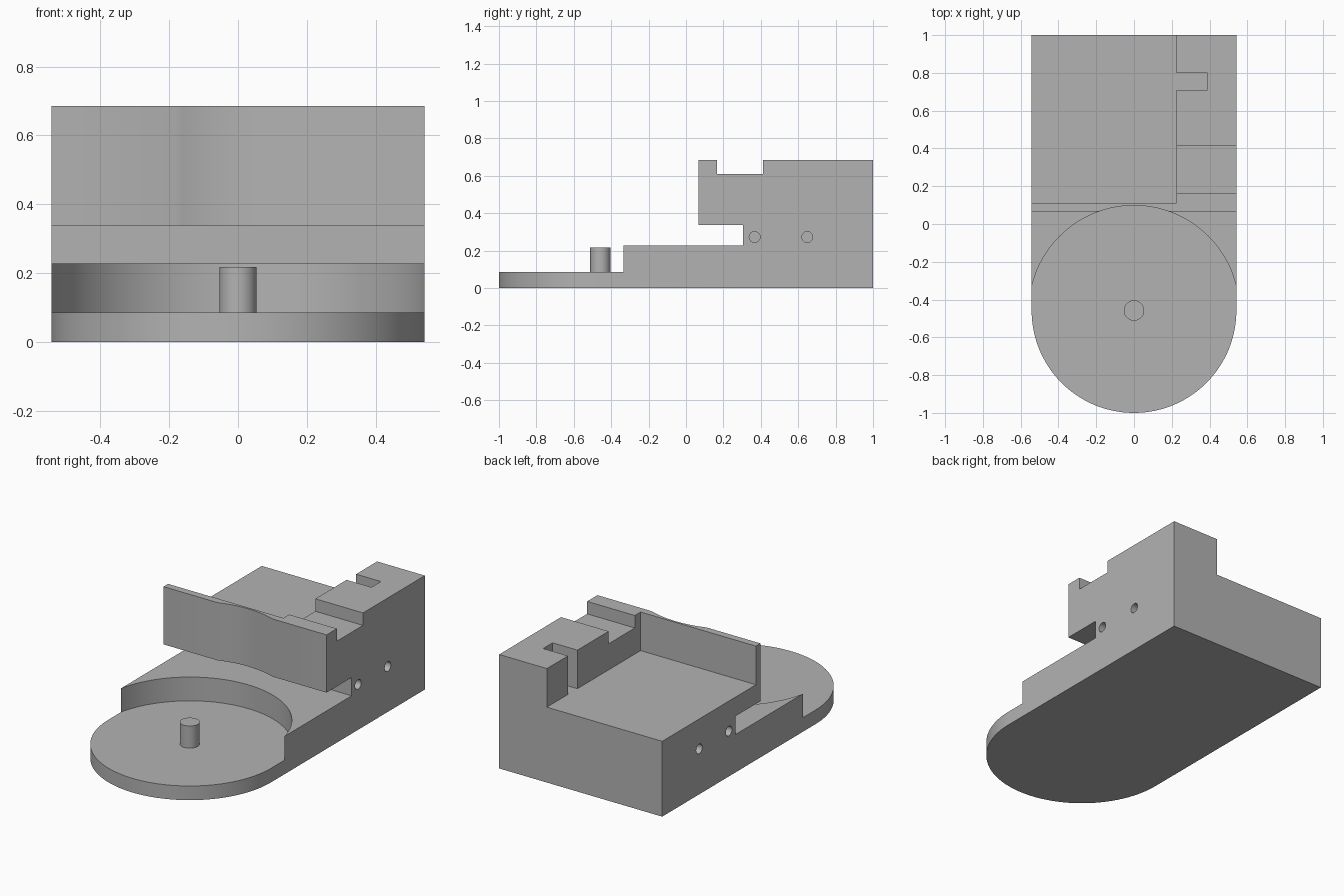
import bpy, bmesh, math
from mathutils import Matrix, Vector

if "Cube" in bpy.data.objects:
    bpy.data.objects.remove(bpy.data.objects["Cube"], do_unlink=True)

HALF, DISC_Y, TOP = 0.542, -0.458, 0.685
PLATE_Z, DECK_Z, TRAY_Z = 0.085, 0.228, 0.453

grey = bpy.data.materials.new("plain grey")
grey.use_nodes = True
grey.diffuse_color = (0.45, 0.45, 0.45, 1)
grey.node_tree.nodes["Principled BSDF"].inputs["Base Color"].default_value = grey.diffuse_color


def prism(name, outline, axis, low, high):
    """Extrude an outline: (x, y) pairs along Z, or (y, z) pairs along X."""
    place = (lambda a, b: (a, b, low)) if axis == "Z" else (lambda a, b: (low, a, b))
    step = Vector((0, 0, high - low)) if axis == "Z" else Vector((high - low, 0, 0))
    bm = bmesh.new()
    face = bm.faces.new([bm.verts.new(place(*p)) for p in outline])
    out = bmesh.ops.extrude_face_region(bm, geom=[face])
    moved = [g for g in out["geom"] if isinstance(g, bmesh.types.BMVert)]
    bmesh.ops.translate(bm, verts=moved, vec=step)
    bmesh.ops.recalc_face_normals(bm, faces=bm.faces)
    mesh = bpy.data.meshes.new(name)
    bm.to_mesh(mesh)
    bm.free()
    mesh.materials.append(grey)
    obj = bpy.data.objects.new(name, mesh)
    bpy.context.collection.objects.link(obj)
    return obj


def arc(cx, cy, r, start=0, end=360, n=96):
    count = n if end - start == 360 else n + 1
    angles = [math.radians(start + (end - start) * i / n) for i in range(count)]
    return [(cx + r * math.cos(a), cy + r * math.sin(a)) for a in angles]


def rect(a0, a1, b0, b1):
    return [(a0, b0), (a1, b0), (a1, b1), (a0, b1)]


def cut(target, cutter):
    cutter.hide_render = True
    mod = target.modifiers.new("cut", "BOOLEAN")
    mod.operation, mod.solver, mod.object = "DIFFERENCE", "EXACT", cutter
    bpy.context.view_layer.objects.active = target
    bpy.ops.object.modifier_apply(modifier=mod.name)
    bpy.data.objects.remove(cutter, do_unlink=True)


# Block with a rounded front end
body = prism("body", [(HALF, 1), (-HALF, 1)] + arc(0, DISC_Y, HALF, 180, 360), "Z", 0, TOP)

# Open space above the deck, reaching back under the wall
cut(body, prism("deck_cutter", [(-2, DECK_Z), (0.305, DECK_Z), (0.305, 0.338),
                                (0.067, 0.338), (0.067, 1), (-2, 1)], "X", -1, 1))
# Round recess, which also hollows the front of the wall
cut(body, prism("recess_cutter", arc(0, DISC_Y, 0.556, n=128), "Z", PLATE_Z, 1))
# Tray behind the wall, with a slot running into the side rail
cut(body, prism("tray_cutter", [(-1, 0.11), (0.225, 0.11), (0.225, 0.71), (0.39, 0.71),
                                (0.39, 0.8), (0.225, 0.8), (0.225, 2), (-1, 2)],
                "Z", TRAY_Z, 1))
# Low step in the top of the side rail
cut(body, prism("step_cutter", rect(0.165, 0.413, 0.61, 1), "X", 0.2, 1))
# Two holes in each side
for y in (0.367, 0.648):
    for low, high in ((-1, -0.34), (0.34, 1)):
        cut(body, prism("hole_cutter", arc(y, 0.273, 0.029, n=32), "X", low, high))

# Upright pin in the centre of the round plate
pin = prism("centre_pin", arc(0, DISC_Y, 0.054, n=48), "Z", PLATE_Z - 0.01, 0.218)

bpy.ops.object.select_all(action="DESELECT")
for obj in (body, pin):
    obj.select_set(True)
bpy.context.view_layer.objects.active = body
bpy.ops.object.shade_smooth_by_angle(angle=math.radians(30))
